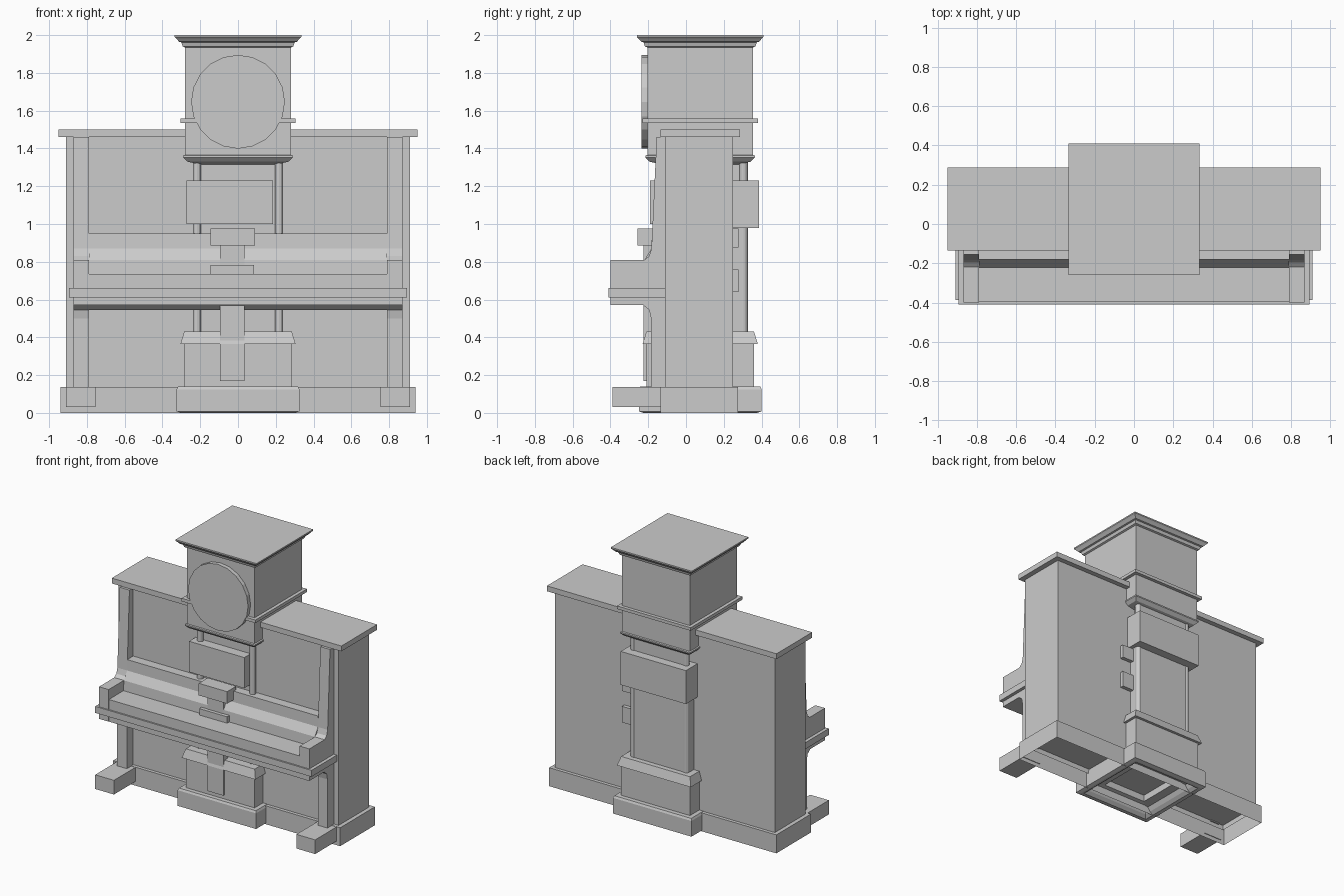
import bpy, bmesh, math

if "Cube" in bpy.data.objects:
    bpy.data.objects.remove(bpy.data.objects["Cube"])

CY = 0.075  # depth centre of the clock


def make(name, bm):
    bmesh.ops.recalc_face_normals(bm, faces=bm.faces)
    me = bpy.data.meshes.new(name)
    bm.to_mesh(me)
    bm.free()
    ob = bpy.data.objects.new(name, me)
    bpy.context.collection.objects.link(ob)
    return ob


def box(name, x0, x1, y0, y1, z0, z1, open_bottom=False):
    bm = bmesh.new()
    bmesh.ops.create_cube(bm, size=1)
    for v in bm.verts:
        v.co = ((x0 + x1) / 2 + v.co.x * (x1 - x0),
                (y0 + y1) / 2 + v.co.y * (y1 - y0),
                (z0 + z1) / 2 + v.co.z * (z1 - z0))
    bm.normal_update()
    if open_bottom:
        low = [f for f in bm.faces if f.normal.z < -0.5]
        bmesh.ops.delete(bm, geom=low, context='FACES')
    return make(name, bm)


def extrude_x(name, pts, x0, x1):
    """Side profile (y, z) pulled along x."""
    bm = bmesh.new()
    f = bm.faces.new([bm.verts.new((x0, y, z)) for y, z in pts])
    r = bmesh.ops.extrude_face_region(bm, geom=[f])
    for v in r['geom']:
        if isinstance(v, bmesh.types.BMVert):
            v.co.x = x1
    return make(name, bm)


def square_turn(name, prof):
    """Moulding profile (half width, z) carried round a square."""
    bm = bmesh.new()
    rings = [[bm.verts.new((sx * h, CY + sy * h, z))
              for sx, sy in ((-1, -1), (1, -1), (1, 1), (-1, 1))] for h, z in prof]
    for a, b in zip(rings, rings[1:]):
        for i in range(4):
            j = (i + 1) % 4
            bm.faces.new((a[i], a[j], b[j], b[i]))
    bm.faces.new(rings[0])
    bm.faces.new(rings[-1])
    return make(name, bm)


def cylinder(name, r, depth, sides, loc, rot=(0, 0, 0)):
    bm = bmesh.new()
    bmesh.ops.create_cone(bm, cap_ends=True, segments=sides, radius1=r, radius2=r, depth=depth)
    ob = make(name, bm)
    ob.location, ob.rotation_euler = loc, rot
    return ob


# Piano case
box("piano_body", -0.91, 0.91, -0.11, 0.25, 0.10, 1.47, True)
box("piano_lid", -0.95, 0.95, -0.135, 0.287, 1.46, 1.50)
box("piano_base", -0.94, 0.94, -0.135, 0.275, 0, 0.138, True)

# Cheeks with arm and leg in one profile
cheek = [(-0.10, 1.46), (-0.155, 1.46), (-0.183, 0.87), (-0.195, 0.83), (-0.22, 0.81),
         (-0.40, 0.81), (-0.40, 0.57), (-0.225, 0.57), (-0.195, 0.545), (-0.185, 0.50),
         (-0.185, 0.13), (-0.10, 0.13)]
for side, s in (("left", -1), ("right", 1)):
    extrude_x("cheek_" + side, cheek, s * 0.79, s * 0.87)
    box("foot_" + side, *sorted((s * 0.755, s * 0.91)), -0.388, -0.13, 0.03, 0.136)

# Keyboard shelf, cover and belt
shelf = [(-0.10, 0.95), (-0.18, 0.95), (-0.183, 0.87), (-0.22, 0.81), (-0.225, 0.735),
         (-0.398, 0.735), (-0.398, 0.57), (-0.225, 0.57), (-0.195, 0.545), (-0.10, 0.545)]
extrude_x("key_shelf", shelf, -0.79, 0.79)
box("key_belt", -0.895, 0.895, -0.41, -0.105, 0.612, 0.66)

# Clock plinth and pedestal
square_turn("clock_plinth", [(0.18, 0.11), (0.18, 0.06), (0.24, 0.05), (0.26, 0.02), (0.285, 0),
                             (0.30, 0), (0.325, 0.008), (0.325, 0.125), (0.318, 0.14),
                             (0.285, 0.14), (0.285, 0.365), (0.305, 0.365), (0.285, 0.43),
                             (0.20, 0.43)])

# Clock trunk with corner columns
box("clock_trunk", -0.205, 0.205, -0.115, 0.322, 0.42, 1.335)
for sx in (-1, 1):
    for y in (-0.135, 0.305):
        cylinder("clock_column", 0.022, 0.92, 12, (sx * 0.217, y, 0.88))
box("back_door", -0.24, 0.24, 0.25, 0.30, 0.43, 1.19)

# Clock head with mouldings and cornice
square_turn("clock_head", [(0.20, 1.315), (0.268, 1.33), (0.29, 1.352), (0.29, 1.362),
                           (0.28, 1.365), (0.28, 1.535), (0.305, 1.535), (0.305, 1.558),
                           (0.28, 1.558), (0.28, 1.935), (0.293, 1.94), (0.30, 1.962),
                           (0.312, 1.965), (0.325, 1.98), (0.335, 1.99), (0.335, 2.0)])
cylinder("clock_dial", 0.248, 0.04, 20, (0, -0.215, 1.647), (math.pi / 2, 0, 0))

# Loose front and back blocks
box("front_case", -0.272, 0.185, -0.19, -0.11, 1.0, 1.23)
box("back_case", -0.27, 0.27, 0.24, 0.387, 0.98, 1.23)
box("upper_block", -0.145, 0.09, -0.257, -0.15, 0.885, 0.975)
box("lower_block", -0.145, 0.085, -0.25, -0.20, 0.735, 0.783)
box("hanging_strip", -0.095, 0.035, -0.224, -0.17, 0.17, 0.89)
box("back_plate_upper", 0.23, 0.335, 0.24, 0.278, 0.875, 0.975)
box("back_plate_lower", 0.23, 0.335, 0.24, 0.278, 0.64, 0.76)
